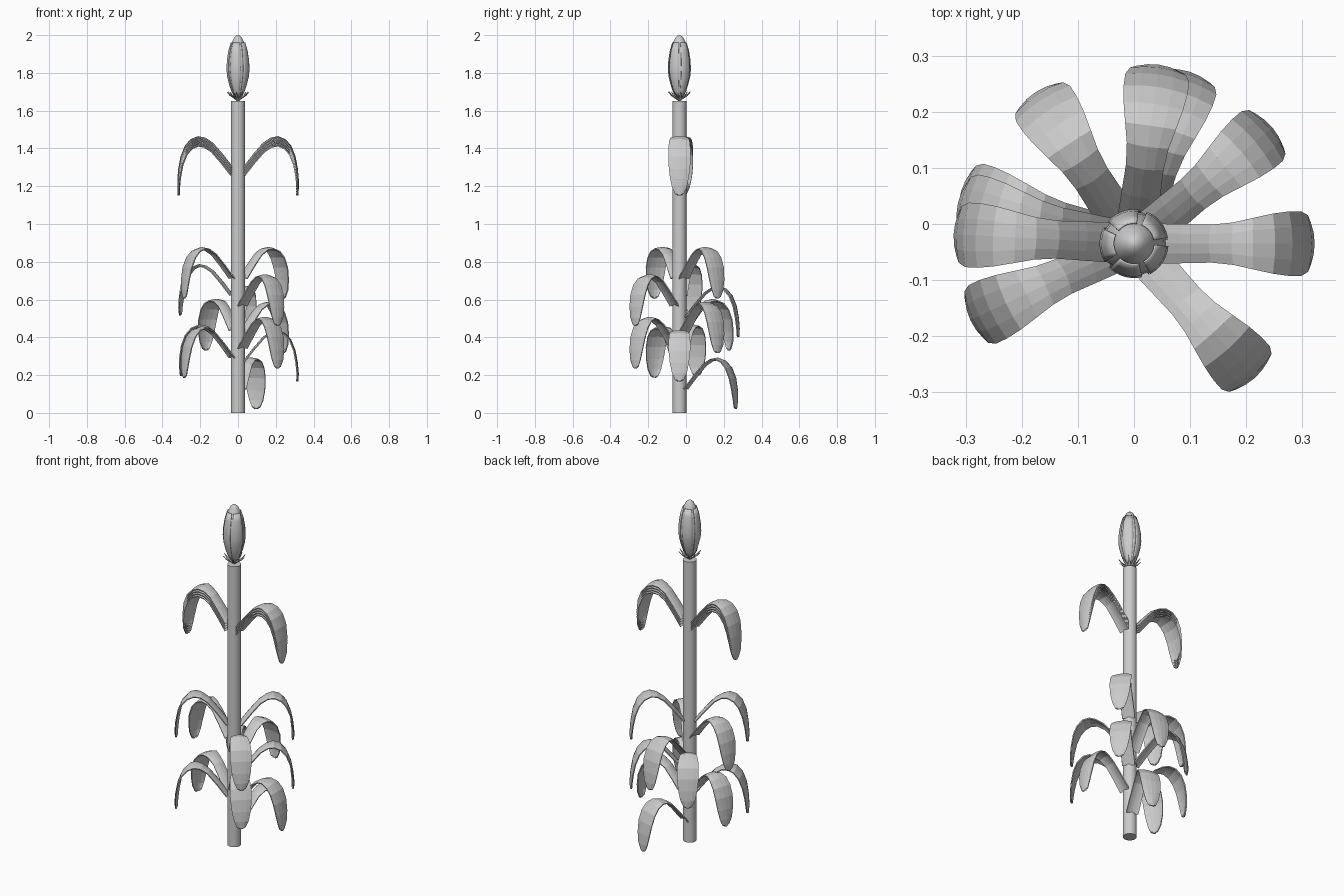
import bpy, bmesh, math
from mathutils import Vector, Matrix

if "Cube" in bpy.data.objects:
    bpy.data.objects.remove(bpy.data.objects["Cube"])

CY = -0.035  # stalk axis offset in y


def make(name, verts, faces, smooth=False):
    me = bpy.data.meshes.new(name)
    me.from_pydata(verts, [], faces)
    bm = bmesh.new()
    bm.from_mesh(me)
    bmesh.ops.remove_doubles(bm, verts=bm.verts, dist=1e-5)
    bmesh.ops.recalc_face_normals(bm, faces=bm.faces)
    bm.to_mesh(me)
    bm.free()
    for p in me.polygons:
        p.use_smooth = smooth
    ob = bpy.data.objects.new(name, me)
    ob.location = (0, CY, 0)
    bpy.context.collection.objects.link(ob)
    return ob


def grid_faces(rows, cols):
    return [(i * cols + j, i * cols + j + 1, (i + 1) * cols + j + 1, (i + 1) * cols + j)
            for i in range(rows - 1) for j in range(cols - 1)]


def lathe(name, profile, start=0, sweep=360, steps=24):
    verts = [(r * math.cos(a), r * math.sin(a), z) for r, z in profile
             for a in (math.radians(start + sweep * j / steps) for j in range(steps + 1))]
    return make(name, verts, grid_faces(len(profile), steps + 1), True)


def solidify(ob, t):
    m = ob.modifiers.new("thickness", 'SOLIDIFY')
    m.thickness = t
    m.offset = 0


# Stalk
bpy.ops.mesh.primitive_cylinder_add(vertices=32, radius=0.037, depth=1.65, location=(0, CY, 0.825))
bpy.context.object.name = "stalk"
bpy.ops.object.shade_smooth_by_angle()

# Arching leaf: radius, height above the base, half width
LEAF = [(0.03, -0.005, .035), (0.085, .065, .034), (0.135, .122, .033), (0.175, .148, .037),
        (0.212, .155, .045), (0.25, .14, .053), (0.28, .105, .057), (0.302, .05, .057),
        (0.314, -.015, .050), (0.319, -.07, .038), (0.318, -.105, .022), (0.317, -.113, .008)]


def leaf(name, azimuth, peak):
    verts = []
    rot = Matrix.Rotation(math.radians(azimuth), 3, 'Z')
    for i, (r, z, w) in enumerate(LEAF):
        a, b = LEAF[max(i - 1, 0)], LEAF[min(i + 1, len(LEAF) - 1)]
        n = Vector((a[1] - b[1], 0, b[0] - a[0])).normalized()
        for t in (-1, -.5, 0, .5, 1):
            p = Vector((r, t * w, z + peak - 0.155)) - n * (0.007 * t * t)
            verts.append(rot @ p)
    solidify(make(name, verts, grid_faces(len(LEAF), 5)), 0.006)


# Lower leaves: azimuth, peak height
lower = [(205, .875), (40, .875), (167, .785), (312, .73), (82, .67), (123, .60), (40, .585),
         (312, .505), (205, .455), (163, .465), (0, .435), (72, .29)]
for i, (az, peak) in enumerate(lower):
    leaf(f"lower_leaf_{i + 1}", az, peak)

# Upper pair of stacked leaves
for i in range(4):
    leaf(f"upper_right_leaf_{i + 1}", 0, 1.462 - 0.014 * i)
    leaf(f"upper_left_leaf_{i + 1}", 177, 1.462 - 0.014 * i)

# Flower bud core and wrapped petals
BUD = [(0.004, 1.655), (0.016, 1.675), (0.03, 1.70), (0.043, 1.74), (0.053, 1.78), (0.057, 1.82),
       (0.054, 1.87), (0.046, 1.92), (0.034, 1.96), (0.020, 1.988), (0.008, 1.998), (0, 2.0)]
lathe("bud_core", BUD)
for k in range(5):
    profile = [(r + 0.003, z) for r, z in BUD[1:9]]
    petal = lathe(f"bud_petal_{k + 1}", profile, start=72 * k + 10, sweep=58, steps=6)
    solidify(petal, 0.003)

# Small pointed sepals under the bud
for k in range(10):
    a = math.radians(36 * k + 8)
    rot = Matrix.Rotation(a, 3, 'Z')
    path = [(0.002, 1.652, .004), (0.025, 1.668, .007), (0.043, 1.68, .005), (0.06, 1.70, .0006)]
    verts = [rot @ Vector((r, s * w, z)) for r, z, w in path for s in (-1, 1)]
    solidify(make(f"sepal_{k + 1}", verts, grid_faces(4, 2)), 0.003)
